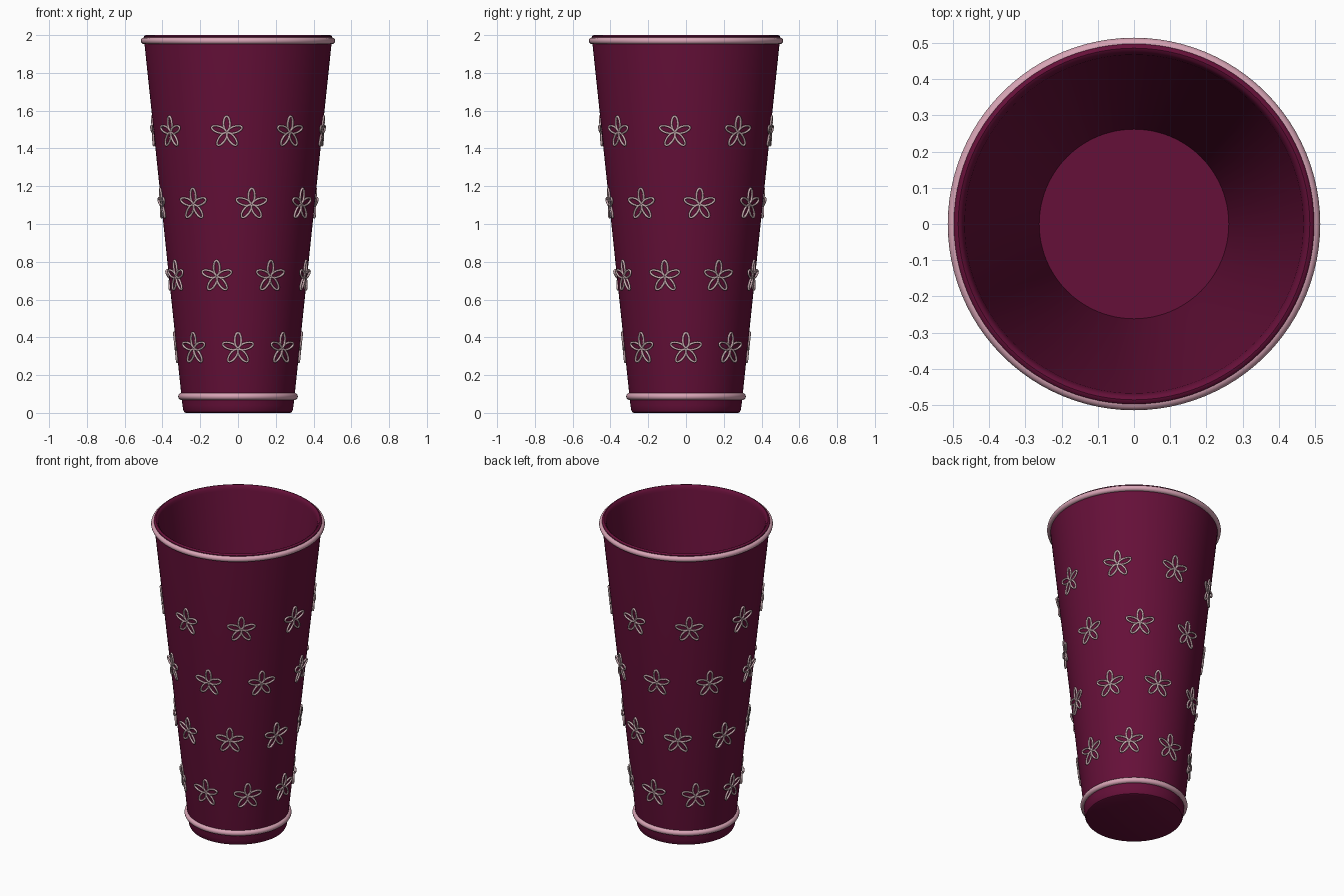
import bpy, bmesh, math
from mathutils import Matrix, Vector

cube = bpy.data.objects.get("Cube")
if cube:
    bpy.data.objects.remove(cube, do_unlink=True)


def make_material(name, rgb):
    mat = bpy.data.materials.new(name)
    mat.use_nodes = True
    mat.diffuse_color = (*rgb, 1)
    bsdf = next(n for n in mat.node_tree.nodes if n.type == 'BSDF_PRINCIPLED')
    bsdf.inputs["Base Color"].default_value = (*rgb, 1)
    bsdf.inputs["Roughness"].default_value = 0.5
    return mat


maroon = make_material("maroon", (0.13, 0.005, 0.04))
pink = make_material("pale pink", (0.68, 0.37, 0.46))
dusty = make_material("dusty pink", (0.6, 0.42, 0.45))

SLOPE = 0.105
SEGMENTS = 96


def wall_radius(z):
    return 0.29 + SLOPE * z


def add_object(name, mesh, mat):
    obj = bpy.data.objects.new(name, mesh)
    bpy.context.collection.objects.link(obj)
    if not mesh.materials:
        mesh.materials.append(mat)
    return obj


def lathe(name, profile, mat, closed=False):
    """Spin an (r, z) profile about the z axis."""
    bm = bmesh.new()
    verts = [bm.verts.new((r, 0, z)) for r, z in profile]
    edges = [bm.edges.new(pair) for pair in zip(verts, verts[1:])]
    if closed:
        edges.append(bm.edges.new((verts[-1], verts[0])))
    bmesh.ops.spin(bm, geom=verts + edges, cent=(0, 0, 0), axis=(0, 0, 1),
                   angle=math.tau, steps=SEGMENTS, use_merge=True)
    bmesh.ops.remove_doubles(bm, verts=bm.verts, dist=1e-5)
    bmesh.ops.recalc_face_normals(bm, faces=bm.faces)
    mesh = bpy.data.meshes.new(name)
    bm.to_mesh(mesh)
    bm.free()
    obj = add_object(name, mesh, mat)
    bpy.ops.object.select_all(action='DESELECT')
    obj.select_set(True)
    bpy.context.view_layer.objects.active = obj
    bpy.ops.object.shade_smooth_by_angle(angle=math.radians(35))
    return obj


# Hollow tapered cup with a rounded foot and rim
lathe("cup_body", [
    (0, 0), (0.275, 0), (0.284, 0.004), (0.29, 0.015),
    (wall_radius(0.04), 0.04), (wall_radius(1.98), 1.98),
    (0.498, 1.992), (0.493, 1.998), (0.486, 2.0), (0.478, 1.996),
    (0.472, 1.985), (0.468, 1.97), (0.262, 0.03), (0, 0.03)], maroon)


# Round trim bands
def trim_ring(name, z, tube):
    centre = wall_radius(z)
    steps = [math.tau * i / 14 for i in range(14)]
    lathe(name, [(centre + tube * math.cos(a), z + tube * math.sin(a))
                 for a in steps], pink, closed=True)


trim_ring("top_trim", 1.97, 0.018)
trim_ring("bottom_trim", 0.087, 0.018)

# One wire flower: five looped petals in the xz plane
curve = bpy.data.curves.new("flower_wire", 'CURVE')
curve.dimensions = '3D'
curve.bevel_depth = 0.006
curve.bevel_resolution = 1
for petal in range(5):
    turn = Matrix.Rotation(math.tau * petal / 5, 4, 'Y')
    spline = curve.splines.new('POLY')
    spline.points.add(19)
    spline.use_cyclic_u = True
    for i, point in enumerate(spline.points):
        a = math.tau * i / 20
        pos = turn @ Vector((0.017 * math.sin(a), 0, 0.045 + 0.04 * math.cos(a)))
        point.co = (*pos, 1)
wire = bpy.data.objects.new("flower_wire", curve)
flower_mesh = bpy.data.meshes.new_from_object(wire)
bpy.data.objects.remove(wire)
flower_mesh.materials.clear()
flower_mesh.shade_smooth()

# Rings of flowers, each row turned against the one below
for row in range(4):
    z = 0.34 + 0.382 * row
    for i in range(8):
        angle = math.radians(27.5 * row + 45 * i)
        flower = add_object(f"flower_row{row + 1}_{i + 1}", flower_mesh, dusty)
        flower.matrix_world = (Matrix.Rotation(angle, 4, 'Z')
                               @ Matrix.Translation((0, -wall_radius(z) - 0.004, z))
                               @ Matrix.Rotation(math.atan(SLOPE), 4, 'X'))
